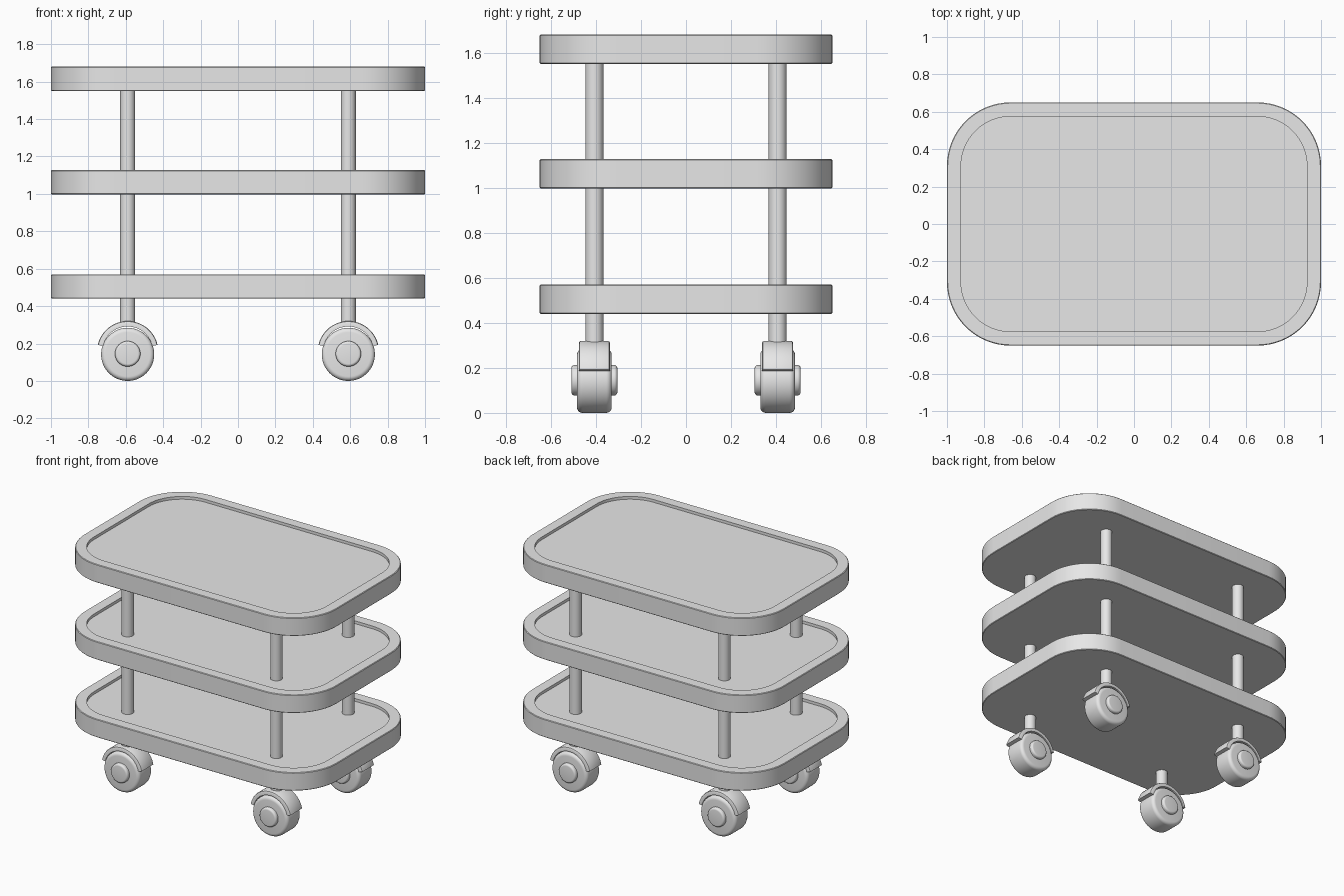
import bpy, bmesh
from math import sin, cos, pi, radians

cube = bpy.data.objects.get("Cube")
if cube:
    bpy.data.objects.remove(cube, do_unlink=True)

GREY = (0.8, 0.8, 0.8, 1)
grey = bpy.data.materials.new("light_grey")
grey.use_nodes = True
grey.diffuse_color = GREY
grey.node_tree.nodes["Principled BSDF"].inputs["Base Color"].default_value = GREY


def loft(name, rings, location=(0, 0, 0)):
    """Skin a list of closed rings, cap both ends and shade by angle."""
    bm = bmesh.new()
    loops = [[bm.verts.new(p) for p in ring] for ring in rings]
    n = len(loops[0])
    for a, b in zip(loops, loops[1:]):
        for i in range(n):
            j = (i + 1) % n
            bm.faces.new((a[i], a[j], b[j], b[i]))
    bm.faces.new(loops[0][::-1])
    bm.faces.new(loops[-1])
    bmesh.ops.recalc_face_normals(bm, faces=bm.faces[:])
    mesh = bpy.data.meshes.new(name)
    bm.to_mesh(mesh)
    bm.free()
    mesh.materials.append(grey)
    obj = bpy.data.objects.new(name, mesh)
    obj.location = location
    bpy.context.collection.objects.link(obj)
    bpy.ops.object.select_all(action="DESELECT")
    obj.select_set(True)
    bpy.context.view_layer.objects.active = obj
    bpy.ops.object.shade_smooth_by_angle(angle=radians(35))
    return obj


def rounded_rect(inset, z, hx=1.0, hy=0.65, radius=0.34, steps=16):
    r = radius - inset
    pts = []
    for k, (sx, sy) in enumerate([(1, 1), (-1, 1), (-1, -1), (1, -1)]):
        for i in range(steps + 1):
            a = (k + i / steps) * pi / 2
            pts.append((sx * (hx - radius) + r * cos(a),
                        sy * (hy - radius) + r * sin(a), z))
    return pts


def circle_y(radius, y, n=48):
    return [(radius * cos(2 * pi * i / n), y, radius * sin(2 * pi * i / n))
            for i in range(n)]


def wheel_disc(name, radius, half, bevel, location, steps=5):
    """Disc on the y axis with rounded rims."""
    arc = [(radius - bevel + bevel * sin(t), half - bevel + bevel * cos(t))
           for t in [i / steps * pi / 2 for i in range(steps + 1)]]
    profile = [(r, -y) for r, y in arc] + [(r, y) for r, y in reversed(arc)]
    return loft(name, [circle_y(r, y) for r, y in profile], location)


def fender(name, location, inner=0.135, outer=0.164, half=0.069, c=0.01):
    """Curved guard: a chamfered section swept over the wheel."""
    section = [(inner, -half), (outer - c, -half), (outer - c * 0.3, -half + c * 0.3),
               (outer, -half + c), (outer, half - c),
               (outer - c * 0.3, half - c * 0.3), (outer - c, half), (inner, half)]
    rings = []
    for i in range(33):
        a = radians(13 + 154 * i / 32)
        rings.append([(r * cos(a), y, r * sin(a)) for r, y in section])
    return loft(name, rings, location)


# Three trays with a shallow recess inside a raised rim
BEVEL, RIM, HEIGHT, DEPTH = 0.004, 0.075, 0.13, 0.02
for label, z in (("lower", 0.44), ("middle", 0.997), ("upper", 1.55)):
    steps = [(BEVEL, 0), (0, BEVEL), (0, HEIGHT - BEVEL), (BEVEL, HEIGHT),
             (RIM, HEIGHT), (RIM, HEIGHT - DEPTH)]
    loft(label + "_tray", [rounded_rect(i, h) for i, h in steps], (0, 0, z))

# Posts and casters at the four corners
for side, x in (("left", 0.59), ("right", -0.59)):
    for end, y in (("front", -0.407), ("back", 0.407)):
        tag = end + "_" + side
        loft(tag + "_post",
             [[(px, pz, z) for px, _, pz in circle_y(0.04, 0, 32)]
              for z in (0.30, 1.57)], (x, y, 0))
        wheel_disc(tag + "_wheel", 0.142, 0.077, 0.024, (x, y, 0.142))
        wheel_disc(tag + "_hub", 0.068, 0.102, 0.014, (x, y, 0.145))
        fender(tag + "_fender", (x, y, 0.156))
